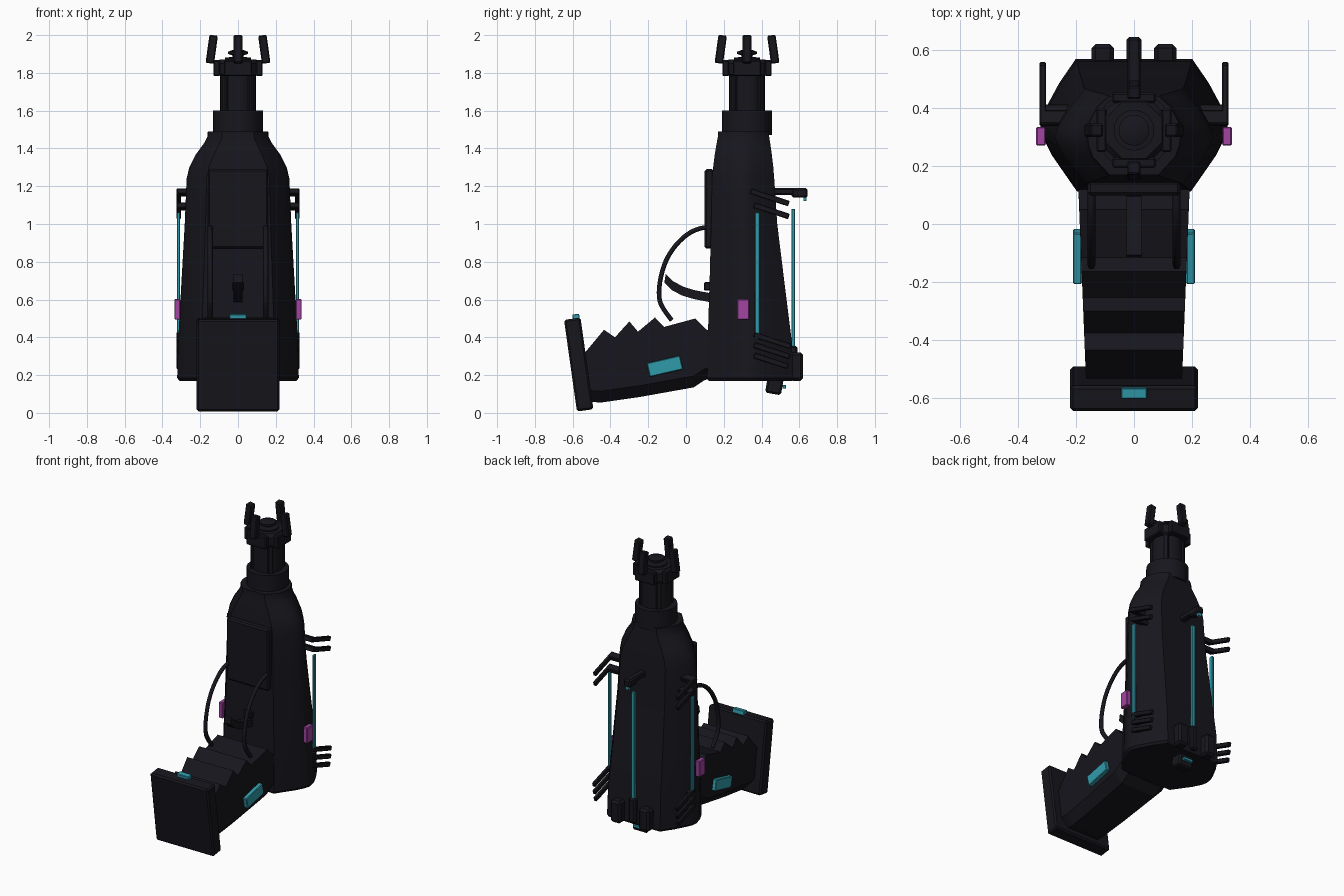
import bpy, bmesh, math
from mathutils import Matrix, Vector

if "Cube" in bpy.data.objects:
    bpy.data.objects.remove(bpy.data.objects["Cube"])

def material(name, rgb):
    m = bpy.data.materials.new(name)
    m.diffuse_color = (*rgb, 1)
    m.use_nodes = True
    m.node_tree.nodes["Principled BSDF"].inputs["Base Color"].default_value = m.diffuse_color
    return m

DARK = material("dark_metal", (0.008, 0.008, 0.012))
CYAN = material("cyan_light", (0.03, 0.33, 0.41))
PURPLE = material("purple_light", (0.36, 0.06, 0.36))
CY = 0.323  # y of the barrel axis

def finish(bm, name, mat, smooth=None):
    bmesh.ops.recalc_face_normals(bm, faces=bm.faces)
    me = bpy.data.meshes.new(name)
    bm.to_mesh(me)
    bm.free()
    ob = bpy.data.objects.new(name, me)
    bpy.context.collection.objects.link(ob)
    me.materials.append(mat)
    if smooth:
        bpy.ops.object.select_all(action='DESELECT')
        ob.select_set(True)
        bpy.context.view_layer.objects.active = ob
        bpy.ops.object.shade_smooth_by_angle(angle=math.radians(smooth))
    return ob

def box(name, loc, size, mat=DARK, rx=0, bevel=0.006, spin=None):
    """Bevelled box tilted about x; spin turns it around the barrel axis."""
    bm = bmesh.new()
    bmesh.ops.create_cube(bm, size=1)
    bmesh.ops.scale(bm, vec=size, verts=bm.verts)
    if bevel:
        bmesh.ops.bevel(bm, geom=bm.edges[:], offset=bevel, segments=1, affect='EDGES')
    mx = Matrix.Translation(loc) @ Matrix.Rotation(math.radians(rx), 4, 'X')
    if spin is not None:
        mx = Matrix.Translation((0, CY, 0)) @ Matrix.Rotation(spin, 4, 'Z') @ mx
    bm.transform(mx)
    return finish(bm, name, mat)

def loft(name, rings, mat=DARK, smooth=None):
    bm = bmesh.new()
    vs = [[bm.verts.new(p) for p in r] for r in rings]
    n = len(rings[0])
    for a, b in zip(vs, vs[1:]):
        for i in range(n):
            bm.faces.new((a[i], a[(i + 1) % n], b[(i + 1) % n], b[i]))
    bm.faces.new(vs[0])
    bm.faces.new(vs[-1])
    return finish(bm, name, mat, smooth)

def lathe(name, profile, n, turn=0.0):
    rings = [[(r * math.cos(2 * math.pi * i / n + turn), CY + r * math.sin(2 * math.pi * i / n + turn), z)
              for i in range(n)] for r, z in profile]
    return loft(name, rings, smooth=35)

def tube(name, pts, radius, curved=True):
    cu = bpy.data.curves.new(name, 'CURVE')
    cu.dimensions = '3D'
    cu.bevel_depth, cu.bevel_resolution, cu.use_fill_caps = radius, 1, True
    sp = cu.splines.new('NURBS' if curved else 'POLY')
    sp.points.add(len(pts) - 1)
    for p, c in zip(sp.points, pts):
        p.co = (*c, 1)
    if curved:
        sp.use_endpoint_u, sp.order_u, sp.resolution_u = True, 3, 6
    ob = bpy.data.objects.new(name, cu)
    bpy.context.collection.objects.link(ob)
    cu.materials.append(DARK)
    return ob

# Main body: flat front and back, rounded flanks, blending to a round neck
half = [(0.625, 1), (0.8, 0.64), (0.93, 0.3), (0.985, 0.12), (1, -0.03),
        (0.97, -0.2), (0.88, -0.45), (0.61, -1)]
outline = half + [(-x, y) for x, y in reversed(half)]

def section(z, hw, y0, y1, t):
    ring = []
    for x, y in outline:
        a = Vector((x, y)).normalized()
        p = Vector((x, y)).lerp(a, t)
        ring.append((p.x * hw, (y0 + y1) / 2 + p.y * (y1 - y0) / 2, z))
    return ring

loft("main_body", [section(*s) for s in (
    (0.17, 0.31, 0.12, 0.56, 0), (0.185, 0.322, 0.112, 0.568, 0), (0.38, 0.317, 0.115, 0.56, 0),
    (0.7, 0.299, 0.125, 0.52, 0), (1.0, 0.282, 0.133, 0.483, 0), (1.24, 0.272, 0.138, 0.467, 0),
    (1.30, 0.258, 0.14, 0.466, 0.15), (1.37, 0.222, 0.142, 0.465, 0.45),
    (1.43, 0.178, 0.144, 0.465, 0.8), (1.46, 0.163, 0.145, 0.465, 1),
    (1.49, 0.16, 0.145, 0.465, 1))], smooth=28)

# Barrel, muzzle ring and domed tip
lathe("neck_collar", [(0.132, 1.47), (0.132, 1.60)], 24)
lathe("barrel", [(0.095, 1.59), (0.095, 1.80)], 24)
lathe("muzzle_ring", [(0.115, 1.785), (0.125, 1.795), (0.125, 1.85), (0.105, 1.872)], 8, math.pi / 8)
lathe("muzzle_tip", [(0.07, 1.86), (0.07, 1.88), (0.03, 1.885), (0.03, 1.893), (0.053, 1.9),
                     (0.053, 1.912), (0.025, 1.922)], 20)
for i in range(4):
    a = i * math.pi / 2
    box("muzzle_prong", (0, 0.139, 1.925), (0.046, 0.045, 0.15), rx=8, spin=a)
    box("prong_mount", (0, 0.112, 1.825), (0.15, 0.035, 0.085), spin=a)
    box("barrel_rib", (0, 0.093, 1.69), (0.035, 0.03, 0.2), spin=a + math.pi / 4)

# Stock with stepped top and chamfered underside
top = [(-0.56, 0.30), (-0.53, 0.325), (-0.434, 0.44), (-0.376, 0.40), (-0.30, 0.484), (-0.254, 0.43),
       (-0.164, 0.505), (-0.116, 0.455), (0.05, 0.50), (0.11, 0.44), (0.16, 0.43)]
low = [(0.16, 0.18), (0.10, 0.175), (0.04, 0.135), (-0.24, 0.085), (-0.45, 0.055), (-0.54, 0.06)]

def stock_ring(k, lift):
    return [(k * (0.187 + 0.04 * min(y, 0.1)), y, z) for y, z in top] + \
           [(k * (0.187 + 0.04 * min(y, 0.1)), y, z + lift) for y, z in low]

loft("stock", [stock_ring(k, l) for k, l in ((-1, 0.06), (-0.7, 0), (0.7, 0), (1, 0.06))])
box("butt_plate", (0, -0.568, 0.256), (0.44, 0.088, 0.49), rx=8, bevel=0.01)
box("butt_plate_light", (0, -0.582, 0.508), (0.09, 0.036, 0.03), CYAN, rx=8, bevel=0.003)

# Front panel, trigger and its mount
box("front_panel", (0, 0.123, 1.08), (0.32, 0.05, 0.42), bevel=0.01)
box("trigger_mount", (0, 0.115, 0.67), (0.06, 0.04, 0.045))
arc = [(-0.115, 0.712), (-0.075, 0.672), (-0.02, 0.643), (0.04, 0.625), (0.13, 0.608)]
loft("trigger", [[(-0.025, y, z - 0.022), (0.025, y, z - 0.022), (0.025, y + 0.008, z + 0.024),
                  (-0.025, y + 0.008, z + 0.024)] for y, z in arc], smooth=40)

# Back sight, lower back blocks and the centre light strip
box("back_sight_arm", (0, 0.515, 1.172), (0.045, 0.12, 0.035))
box("back_sight_knob", (0, 0.602, 1.165), (0.052, 0.085, 0.052), bevel=0.01)
box("back_sight_light", (0, 0.63, 1.132), (0.025, 0.018, 0.02), CYAN, bevel=0)
box("back_light_strip", (0, 0.568, 0.708), (0.026, 0.02, 0.745), CYAN, bevel=0.003)
box("back_strip_foot", (0, 0.56, 0.27), (0.05, 0.06, 0.17), bevel=0.01)
box("underside_block", (0, 0.468, 0.145), (0.11, 0.085, 0.09), rx=-10, bevel=0.01)
box("underside_light", (0, 0.52, 0.138), (0.07, 0.02, 0.02), CYAN, bevel=0.003)

# Parts repeated on both sides
for s in (-1, 1):
    tube("guard_hoop", [(s * 0.147, y, z) for y, z in (
        (0.13, 0.985), (0.06, 0.98), (-0.03, 0.92), (-0.105, 0.82), (-0.14, 0.70),
        (-0.145, 0.60), (-0.115, 0.54), (-0.075, 0.49))], 0.014)
    box("stock_side_light", (s * 0.195, -0.112, 0.247), (0.03, 0.18, 0.075), CYAN, rx=13, bevel=0.004)
    box("side_marker", (s * 0.321, 0.302, 0.548), (0.032, 0.064, 0.108), PURPLE, bevel=0.004)
    box("side_light_strip", (s * 0.315, 0.377, 0.725), (0.016, 0.026, 0.67), CYAN, bevel=0.003)
    box("back_block", (s * 0.108, 0.585, 0.245), (0.078, 0.07, 0.15), bevel=0.014)
    # Backswept pegs that hold the side strips
    for z, y0, y1 in ((1.175, 0.34, 0.545), (1.10, 0.36, 0.545),
                      (0.415, 0.36, 0.555), (0.36, 0.36, 0.55), (0.305, 0.36, 0.54)):
        drop = 0.33 * (y1 - y0)
        box("peg_arm", (s * 0.314, (y0 + y1) / 2, z - drop / 2), (0.022, (y1 - y0) * 1.05, 0.03),
            rx=-18, bevel=0.004)
        box("peg_root", (s * 0.275, y0 + 0.025, z - 0.008), (0.1, 0.05, 0.03), rx=-18, bevel=0.004)
